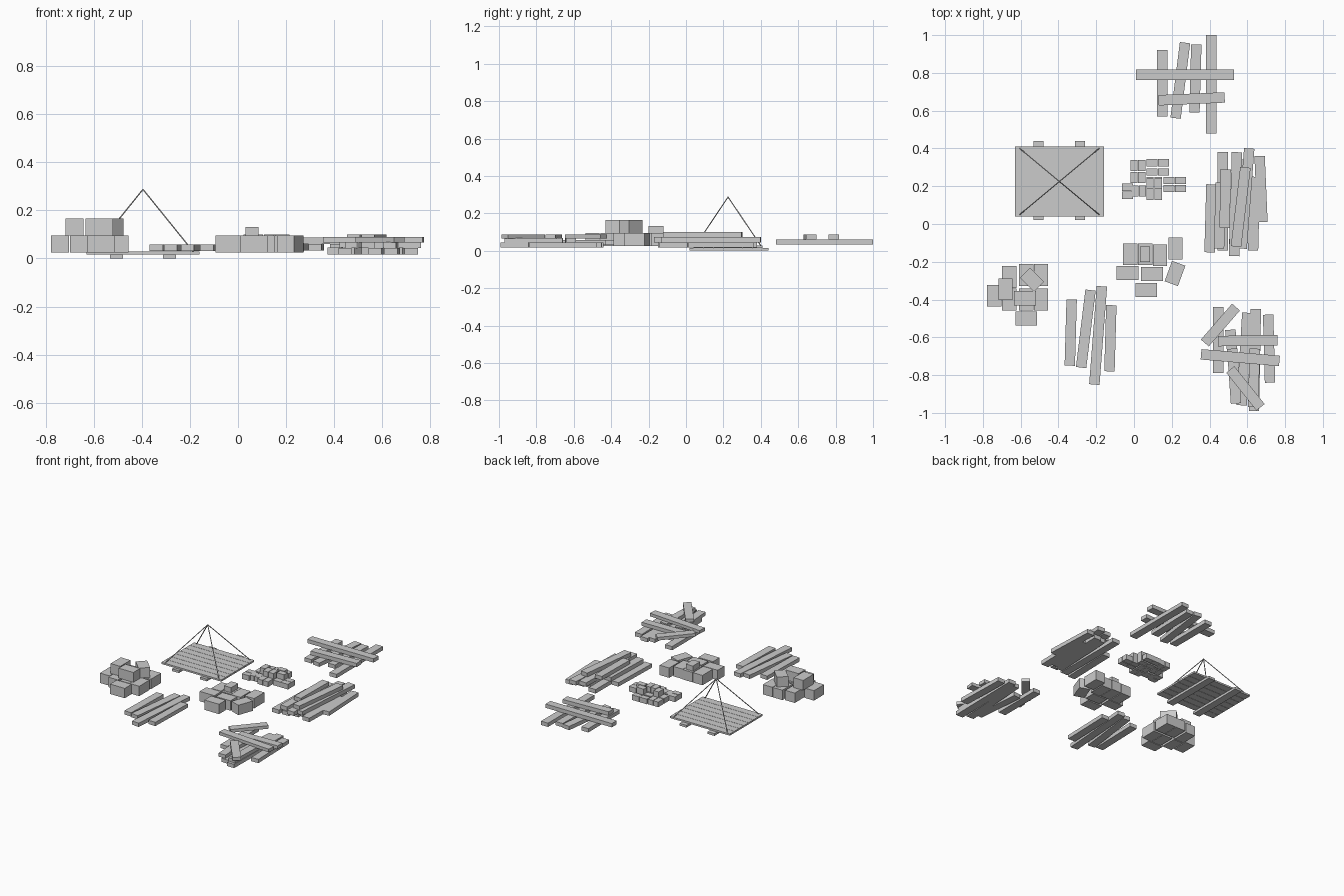
import bpy
import bmesh
from math import atan2, hypot, radians, pi
from mathutils import Matrix, Vector

cube = bpy.data.objects.get("Cube")
if cube:
    bpy.data.objects.remove(cube, do_unlink=True)


def make_material(name, value):
    mat = bpy.data.materials.new(name)
    mat.use_nodes = True
    color = (value, value, value, 1)
    mat.diffuse_color = color
    mat.node_tree.nodes["Principled BSDF"].inputs["Base Color"].default_value = color
    return mat


grey = make_material("plain_grey", .6)


def make_object(name, bm, mat=grey):
    mesh = bpy.data.meshes.new(name)
    bm.to_mesh(mesh)
    bm.free()
    mesh.materials.append(mat)
    obj = bpy.data.objects.new(name, mesh)
    bpy.context.collection.objects.link(obj)
    return obj


def box(name, center, size, angle=0):
    """Box turned about its vertical axis."""
    bm = bmesh.new()
    matrix = (Matrix.Translation(center) @ Matrix.Rotation(angle, 4, 'Z')
              @ Matrix.Diagonal((*size, 1)))
    bmesh.ops.create_cube(bm, size=1, matrix=matrix)
    return make_object(name, bm)


def planks(name, bottom, height, ends, width=.055):
    """Layer of boards, each given by the two ends of its centre line."""
    for x1, y1, x2, y2 in ends:
        dx, dy = x2 - x1, y2 - y1
        box(name, ((x1 + x2) / 2, (y1 + y2) / 2, bottom + height / 2),
            (hypot(dx, dy), width, height), atan2(dy, dx))


def bricks(name, bottom, size, spots, angle=0):
    """Layer of equal bricks, each given by its centre."""
    for x, y in spots:
        box(name, (x, y, bottom + size[2] / 2), size, angle)


def rope(name, start, end, radius):
    start, end = Vector(start), Vector(end)
    axis = end - start
    bm = bmesh.new()
    matrix = (Matrix.Translation((start + end) / 2)
              @ axis.to_track_quat('Z', 'Y').to_matrix().to_4x4())
    bmesh.ops.create_cone(bm, cap_ends=True, segments=6, radius1=radius,
                          radius2=radius, depth=axis.length, matrix=matrix)
    make_object(name, bm)


# Hoisting pallet: two runners, deck boards and four ropes to one apex
pallet_x, pallet_y = -.395, .225
for side in (-1, 1):
    box("pallet_runner", (pallet_x + side * .11, pallet_y + .005, .008),
        (.053, .42, .016))
board_count, deck_depth = 7, .37
pitch = deck_depth / board_count
for i in range(board_count):
    y = pallet_y + (i - (board_count - 1) / 2) * pitch
    box("pallet_board", (pallet_x, y, .022), (.47, pitch - .002, .012))
for sx in (-1, 1):
    for sy in (-1, 1):
        rope("pallet_rope", (pallet_x + sx * .21, pallet_y + sy * .175, .027),
             (pallet_x, pallet_y, .287), .003)

# Single layer of boards, front left of centre
planks("loose_plank", .03, .027, [
    (-.33, -.40, -.34, -.75),
    (-.23, -.35, -.28, -.76),
    (-.17, -.33, -.21, -.85),
    (-.12, -.43, -.13, -.78),
])

# Crossed boards at the back
planks("back_lower_plank", .033, .027, [
    (.15, .92, .15, .57),
    (.27, .96, .22, .56),
    (.33, .95, .32, .59),
    (.41, 1, .41, .48),
])
planks("back_cross_plank", .06, .027, [
    (.01, .79, .53, .79),
    (.13, .655, .48, .67),
])

# Tall board stack on the right side
planks("stack_lower_plank", .017, .028, [
    (.41, .21, .40, -.15),
    (.47, .38, .47, -.14),
    (.55, .33, .53, -.12),
    (.59, .34, .58, -.1),
    (.64, .25, .63, -.14),
    (.665, .36, .68, .01),
])
planks("stack_middle_plank", .045, .028, [
    (.46, .22, .45, -.13),
    (.545, .38, .53, -.17),
    (.61, .40, .57, -.13),
])
planks("stack_top_plank", .073, .027, [
    (.485, .29, .48, -.02),
    (.59, .30, .54, -.12),
])

# Messy board heap at the front right
planks("heap_lower_plank", .017, .027, [
    (.445, -.44, .445, -.79),
    (.51, -.56, .54, -.91),
    (.60, -.47, .57, -.96),
    (.645, -.45, .635, -.99),
    (.71, -.48, .72, -.84),
])
planks("heap_cross_plank", .044, .024, [
    (.445, -.62, .76, -.615),
    (.52, -.66, .54, -.95),
    (.64, -.66, .63, -.97),
])
planks("heap_top_plank", .066, .022, [
    (.355, -.69, .77, -.725),
    (.54, -.44, .375, -.63),
    (.51, -.77, .67, -.97),
])

# Large blocks stacked in two layers on the left
long_block = (.115, .075, .07)
deep_block = (.075, .115, .07)
bricks("left_block", .025, deep_block, [
    (-.74, -.38), (-.66, -.28), (-.66, -.40), (-.57, -.27),
    (-.492, -.27), (-.57, -.40), (-.492, -.40),
])
bricks("left_block", .025, long_block, [(-.57, -.50)])
bricks("left_top_block", .095, deep_block, [(-.68, -.345)])
bricks("left_top_block", .095, long_block, [(-.577, -.393)])
bricks("left_turned_block", .095, (.105, .075, .07), [(-.54, -.295)], -pi / 4)

# Large blocks in the centre
bricks("centre_block", .025, deep_block, [
    (-.02, -.16), (.06, -.16), (.137, -.165), (.22, -.13),
])
bricks("centre_block", .025, long_block, [
    (-.035, -.26), (.095, -.265), (.065, -.35),
])
bricks("centre_turned_block", .025, deep_block, [(.217, -.262)], radians(-20))
bricks("centre_top_block", .095, (.055, .08, .036), [(.058, -.16)])

# Small bricks behind the centre
long_brick = (.058, .039, .036)
deep_brick = (.039, .058, .036)
bricks("small_brick", .028, deep_brick, [
    (0, .31), (.042, .31), (0, .245), (.042, .245), (.085, .22),
    (.128, .22), (.005, .175), (.045, .175), (.085, .155), (.128, .155),
])
bricks("small_brick", .028, long_brick, [
    (.095, .325), (.155, .325), (.095, .275), (.155, .275),
    (.185, .23), (.245, .23), (.185, .188), (.245, .188),
    (-.034, .195), (-.034, .152),
])
bricks("small_top_brick", .064, deep_brick, [
    (.085, .215), (.128, .215), (.042, .245),
])
bricks("small_top_brick", .064, long_brick, [(.185, .23), (.155, .275)])
